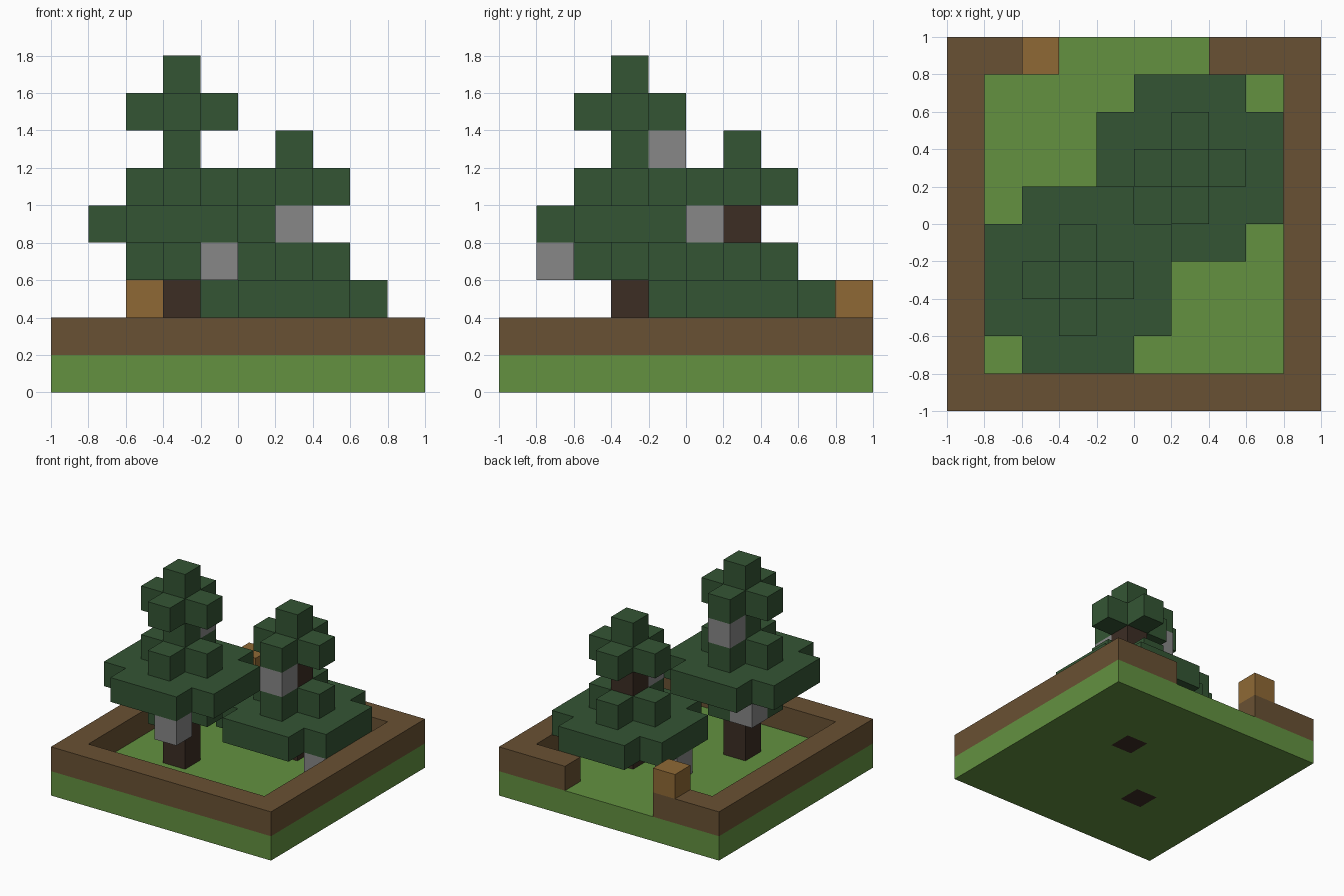
import bpy, bmesh
from math import radians
from mathutils import Vector

if "Cube" in bpy.data.objects:
    bpy.data.objects.remove(bpy.data.objects["Cube"], do_unlink=True)

U = 0.2  # edge length of one block


def material(name, rgb):
    linear = [((c / 255 + 0.055) / 1.055) ** 2.4 for c in rgb] + [1.0]
    mat = bpy.data.materials.new(name)
    mat.use_nodes = True
    mat.diffuse_color = linear
    bsdf = mat.node_tree.nodes["Principled BSDF"]
    bsdf.inputs["Base Color"].default_value = linear
    bsdf.inputs["Roughness"].default_value = 0.9
    return mat


GRASS = material("grass green", (99, 145, 64))
EARTH = material("earth brown", (105, 81, 51))
LEAF = material("needle green", (52, 85, 52))
BARK = material("dark bark", (60, 45, 36))
STONE = material("stone grey", (135, 135, 135))
WOOD = material("warm wood", (143, 105, 53))

parts = {}     # name -> (cells, material)
taken = set()  # every occupied block


def part(name, cells, mat):
    cells = set(cells) - taken
    taken.update(cells)
    parts[name] = (cells, mat)


def cross(x, y, z):
    return {(x, y, z), (x + 1, y, z), (x - 1, y, z), (x, y + 1, z), (x, y - 1, z)}


def wide(x, y, z):
    span = range(-2, 3)
    return {(x + i, y + j, z) for i in span for j in span if abs(i) + abs(j) < 4}


def tree(name, x, y, z, trunk_top, low_cross=False):
    """Conifer whose widest layer of branches lies at height z."""
    part(name + "_trunk", {(x, y, k) for k in range(trunk_top)}, BARK)
    leaves = wide(x, y, z) | cross(x, y, z + 1) | cross(x, y, z + 3)
    leaves |= {(x, y, z + 2), (x, y, z + 4)}
    if low_cross:
        leaves |= cross(x, y, z - 1)
    part(name + "_branches", leaves, LEAF)


# Two trees
tree("tall_tree", -2, -2, 4, 6, low_cross=True)
tree("short_tree", 1, 1, 2, 5)

# Ground slab and raised rim with a gap at the back
square = [(x, y) for x in range(-5, 5) for y in range(-5, 5)]
part("ground", {(x, y, 0) for x, y in square}, GRASS)
part("rim", {(x, y, 1) for x, y in square
             if (x in (-5, 4) or y in (-5, 4)) and not (y == 4 and -2 <= x < 2)}, EARTH)

# Loose blocks
part("wood_block", {(-3, 4, 2)}, WOOD)
stones = {"tall_tree_top": (-2, -1, 6), "tall_tree_front": (-1, -4, 3),
          "tall_tree_back": (-3, -1, 3), "short_tree_front": (1, 0, 4),
          "short_tree_right": (3, 0, 1), "short_tree_left": (-1, 1, 1)}
for place, cell in stones.items():
    part(place + "_stone", {cell}, STONE)


def build(name, cells, mat):
    """Mesh of the exposed block sides, merged into large flat faces."""
    bm = bmesh.new()
    for cell in sorted(cells):
        centre = Vector(cell) + Vector((0.5, 0.5, 0.5))
        for axis in range(3):
            for sign in (-1, 1):
                n = Vector((0, 0, 0))
                n[axis] = sign
                if tuple(int(c + d) for c, d in zip(cell, n)) in taken:
                    continue
                a = Vector((0, 0, 0))
                a[(axis + 1) % 3] = 0.5
                b = n.cross(a)
                mid = centre + n * 0.5
                bm.faces.new([bm.verts.new((mid + o) * U)
                              for o in (-a - b, a - b, a + b, b - a)])
    bmesh.ops.remove_doubles(bm, verts=bm.verts[:], dist=0.001)
    bmesh.ops.dissolve_limit(bm, angle_limit=radians(1),
                             verts=bm.verts[:], edges=bm.edges[:])
    mesh = bpy.data.meshes.new(name)
    bm.to_mesh(mesh)
    bm.free()
    mesh.materials.append(mat)
    bpy.context.collection.objects.link(bpy.data.objects.new(name, mesh))


for name, (cells, mat) in parts.items():
    build(name, cells, mat)
